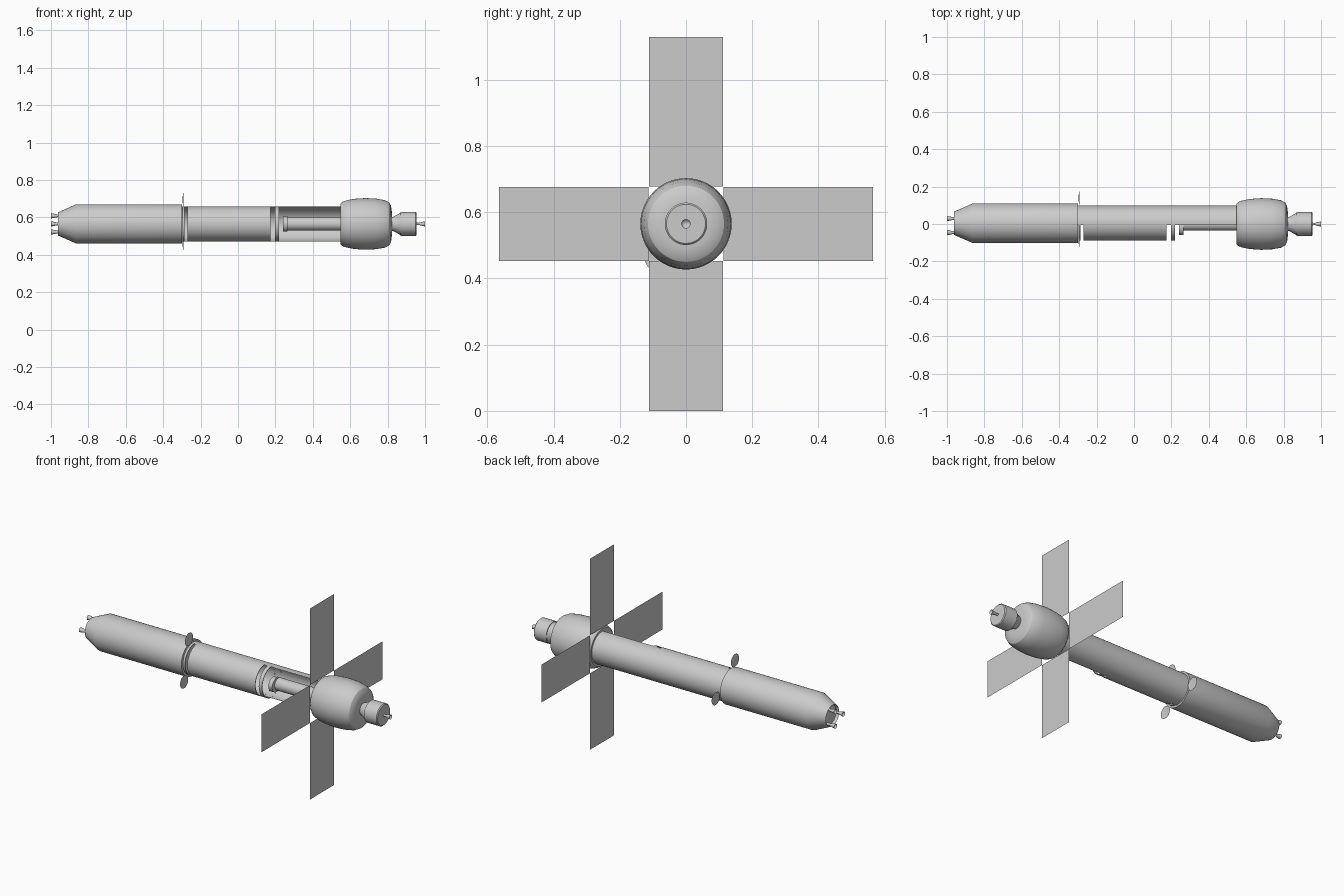
import bpy, bmesh
from math import sin, cos, pi, radians

if "Cube" in bpy.data.objects:
    bpy.data.objects.remove(bpy.data.objects["Cube"])

CZ = 0.565    # height of the long axis
CY = 0.004    # slight sideways offset of the rear hull


def lathe(name, profile, y=0.0, z=CZ, a0=0.0, a1=2 * pi, seg=48):
    """Revolve (x, radius) points about a line parallel to x."""
    bm = bmesh.new()
    full = abs(a1 - a0 - 2 * pi) < 1e-6
    n = seg if full else seg + 1
    rings = []
    for x, r in profile:
        if r == 0:
            rings.append([bm.verts.new((x, y, z))] * n)
        else:
            angs = [a0 + (a1 - a0) * i / seg for i in range(n)]
            rings.append([bm.verts.new((x, y + r * cos(a), z + r * sin(a))) for a in angs])
    for p, q in zip(rings, rings[1:]):
        for i in range(seg):
            j = (i + 1) % n
            vs = list(dict.fromkeys((p[i], p[j], q[j], q[i])))
            if len(vs) > 2:
                bm.faces.new(vs)
    bmesh.ops.recalc_face_normals(bm, faces=bm.faces)
    me = bpy.data.meshes.new(name)
    bm.to_mesh(me)
    bm.free()
    ob = bpy.data.objects.new(name, me)
    bpy.context.collection.objects.link(ob)
    bpy.ops.object.select_all(action='DESELECT')
    ob.select_set(True)
    bpy.context.view_layer.objects.active = ob
    bpy.ops.object.shade_smooth_by_angle(angle=radians(30))
    return ob


# Rear hull with tapered tail
lathe("rear_hull", [(-0.945, 0), (-0.945, 0.058), (-0.962, 0.062), (-0.865, 0.105),
                    (-0.30, 0.105), (-0.30, 0)], CY)

# Three tail nozzles in a triangle
for i in range(3):
    a = pi + i * 2 * pi / 3
    lathe(f"tail_nozzle_{i + 1}", [(-0.945, 0), (-0.945, 0.008), (-0.965, 0.007), (-1.0, 0.014),
                                   (-0.975, 0)], CY + 0.05 * cos(a), CZ + 0.05 * sin(a), seg=20)

# Three round dishes around the hull joint
for i in range(3):
    a = radians(109 + 120 * i)
    lathe(f"dish_{i + 1}", [(-0.297, 0), (-0.295, 0.024), (-0.292, 0.038), (-0.294, 0.024),
                            (-0.295, 0)], 0.138 * cos(a) + CY, CZ + 0.138 * sin(a), seg=28)

# Long back half shell, open towards the front
lathe("back_shell", [(-0.30, 0.090), (-0.30, 0.094), (0.55, 0.094), (0.55, 0.090), (-0.30, 0.090)],
      CY, a0=radians(-96), a1=radians(96), seg=28)


# Closed middle section and open hoops
def band(name, x0, x1):
    lathe(name, [(x0, 0.089), (x0, 0.093), (x1, 0.093), (x1, 0.089), (x0, 0.089)], CY)


band("middle_section", -0.27, 0.175)
band("rear_hoop", -0.298, -0.285)
band("front_hoop", 0.198, 0.22)

# Inner pipe and its end collar
lathe("inner_pipe", [(0.25, 0), (0.25, 0.036), (0.56, 0.036)], 0)
lathe("pipe_collar", [(0.24, 0), (0.24, 0.041), (0.265, 0.041), (0.265, 0)], -0.018)

# Rounded forward module
lathe("forward_module", [(0.55, 0), (0.548, 0.108), (0.556, 0.117), (0.58, 0.126), (0.62, 0.134),
                         (0.68, 0.138), (0.74, 0.135), (0.785, 0.127), (0.808, 0.115),
                         (0.818, 0.098), (0.822, 0.07), (0.823, 0)])

# Flared neck, engine drum and front nozzle
lathe("engine_drum", [(0.818, 0.036), (0.83, 0.038), (0.87, 0.060), (0.87, 0.064), (0.95, 0.064),
                      (0.955, 0.059), (0.955, 0)])
lathe("front_nozzle", [(0.95, 0), (0.95, 0.007), (0.968, 0.006), (1.0, 0.014), (0.98, 0)], seg=20)

# Four flat solar panels in a cross
for i in range(4):
    a = i * pi / 2
    pts = [(0.113, -0.112), (0.565, -0.112), (0.565, 0.112), (0.113, 0.112)]
    vs = [(0.55, u * cos(a) - v * sin(a), CZ + u * sin(a) + v * cos(a)) for u, v in pts]
    me = bpy.data.meshes.new("solar_panel")
    me.from_pydata(vs, [], [(0, 1, 2, 3)])
    ob = bpy.data.objects.new(f"solar_panel_{i + 1}", me)
    bpy.context.collection.objects.link(ob)
